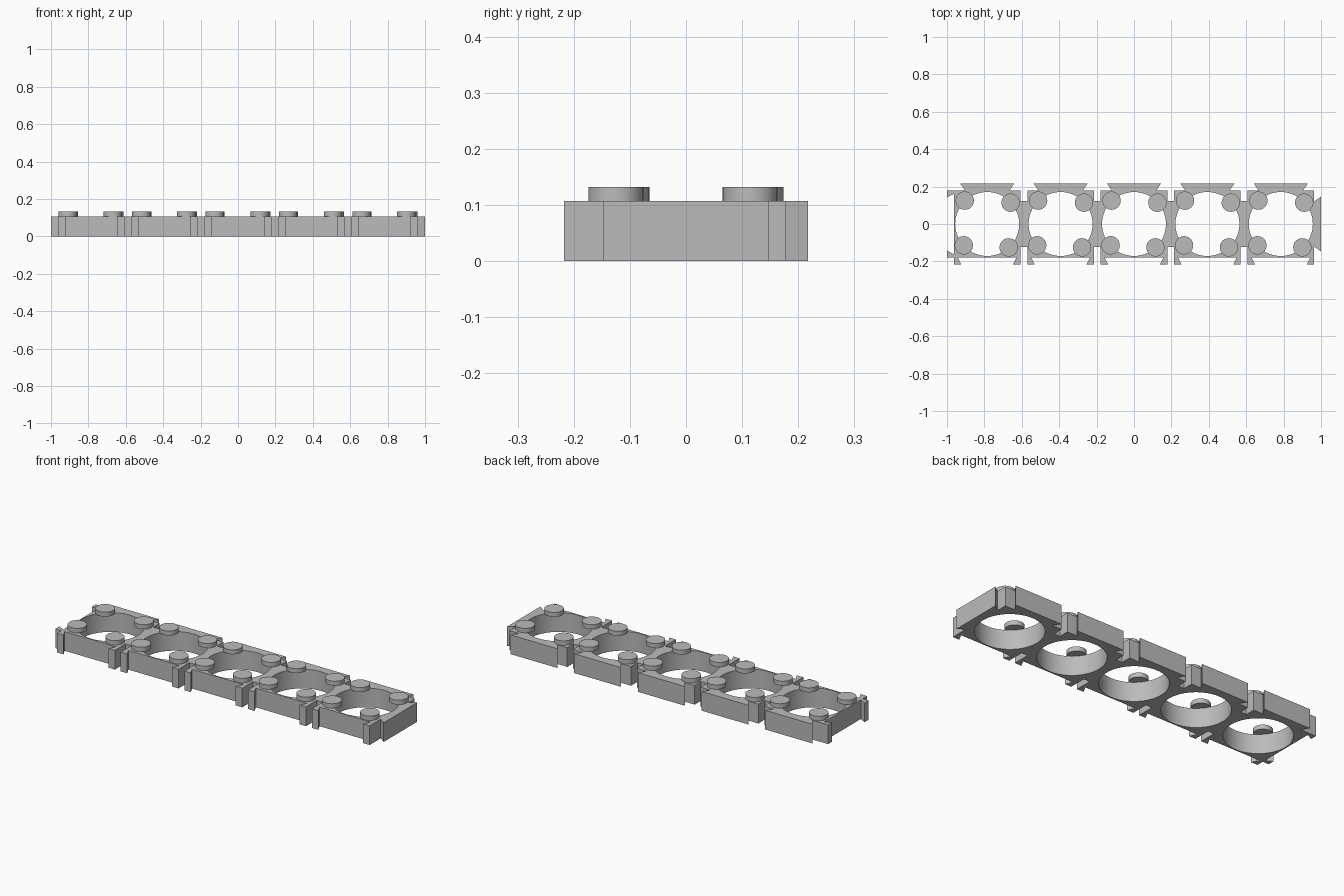
import bpy, bmesh, math
from mathutils import Matrix

cube = bpy.data.objects.get("Cube")
if cube:
    bpy.data.objects.remove(cube, do_unlink=True)

PITCH, HALF, TAB = 0.3925, 0.178, 0.037
HEIGHT, STUD_TOP = 0.107, 0.132
HOLE_R, STUD_R = 0.171, 0.049
OUT = HALF + TAB + 0.002
LINK = 0.122
CENTRES = [PITCH * (i - 2) for i in range(5)]

grey = bpy.data.materials.new("grey_plastic")
grey.use_nodes = True
grey.diffuse_color = (0.5, 0.5, 0.5, 1)
grey.node_tree.nodes["Principled BSDF"].inputs["Base Color"].default_value = (0.5, 0.5, 0.5, 1)


def make_object(name, bm):
    bmesh.ops.recalc_face_normals(bm, faces=bm.faces)
    mesh = bpy.data.meshes.new(name)
    bm.to_mesh(mesh)
    bm.free()
    mesh.materials.append(grey)
    obj = bpy.data.objects.new(name, mesh)
    bpy.context.collection.objects.link(obj)
    return obj


def add_disc(bm, x, y, z0, z1, radius, segments):
    bmesh.ops.create_cone(bm, cap_ends=True, segments=segments, radius1=radius, radius2=radius,
                          depth=z1 - z0, matrix=Matrix.Translation((x, y, (z0 + z1) / 2)))


# Outline of the whole strip, anticlockwise from the front left corner
outline = [(-1, -HALF)]

# Front edge: two legs per cell leave a dovetail groove, cells joined by links
for i, c in enumerate(CENTRES):
    outline += [(c - HALF, -HALF), (c - HALF, -OUT), (c - 0.138, -OUT), (c - 0.158, -HALF),
                (c + 0.158, -HALF), (c + 0.138, -OUT), (c + HALF, -OUT)]
    if i < 4:
        outline += [(c + HALF, -LINK), (c + PITCH - HALF, -LINK)]

# Dovetail tongue on the left end
end = CENTRES[-1] + HALF
outline += [(end, -0.12), (1, -0.147), (1, 0.147), (end, 0.12)]

# Back edge: one dovetail tongue per cell
for i, c in enumerate(reversed(CENTRES)):
    outline += [(c + HALF, HALF), (c + 0.118, HALF), (c + 0.145, OUT),
                (c - 0.145, OUT), (c - 0.118, HALF)]
    if i < 4:
        outline += [(c - HALF, HALF), (c - HALF, LINK), (c - PITCH + HALF, LINK)]

# Dovetail groove in the right end
outline += [(-1, HALF), (-1, 0.142), (-1 + TAB, 0.162), (-1 + TAB, -0.162), (-1, -0.142)]

bm = bmesh.new()
face = bm.faces.new([bm.verts.new((x, y, 0)) for x, y in outline])
extruded = bmesh.ops.extrude_face_region(bm, geom=[face])
top = [v for v in extruded["geom"] if isinstance(v, bmesh.types.BMVert)]
bmesh.ops.translate(bm, verts=top, vec=(0, 0, HEIGHT))
strip = make_object("holder_strip", bm)

# Round through holes
bm = bmesh.new()
for c in CENTRES:
    add_disc(bm, c, 0, -0.1, HEIGHT + 0.1, HOLE_R, 64)
cutter = make_object("hole_cutter", bm)
cutter.hide_render = True
cut = strip.modifiers.new("holes", 'BOOLEAN')
cut.operation = 'DIFFERENCE'
cut.solver = 'EXACT'
cut.object = cutter
bpy.ops.object.select_all(action='DESELECT')
bpy.context.view_layer.objects.active = strip
strip.select_set(True)
bpy.ops.object.modifier_apply(modifier=cut.name)
bpy.data.objects.remove(cutter, do_unlink=True)

# Four retaining studs around each hole
bm = bmesh.new()
for c in CENTRES:
    for dx, dy in ((-0.12, 0.125), (0.125, 0.114), (-0.125, -0.114), (0.115, -0.125)):
        add_disc(bm, c + dx, dy, HEIGHT, STUD_TOP, STUD_R, 32)
studs = make_object("retaining_studs", bm)

studs.select_set(True)
bpy.ops.object.shade_smooth_by_angle(angle=math.radians(30))
